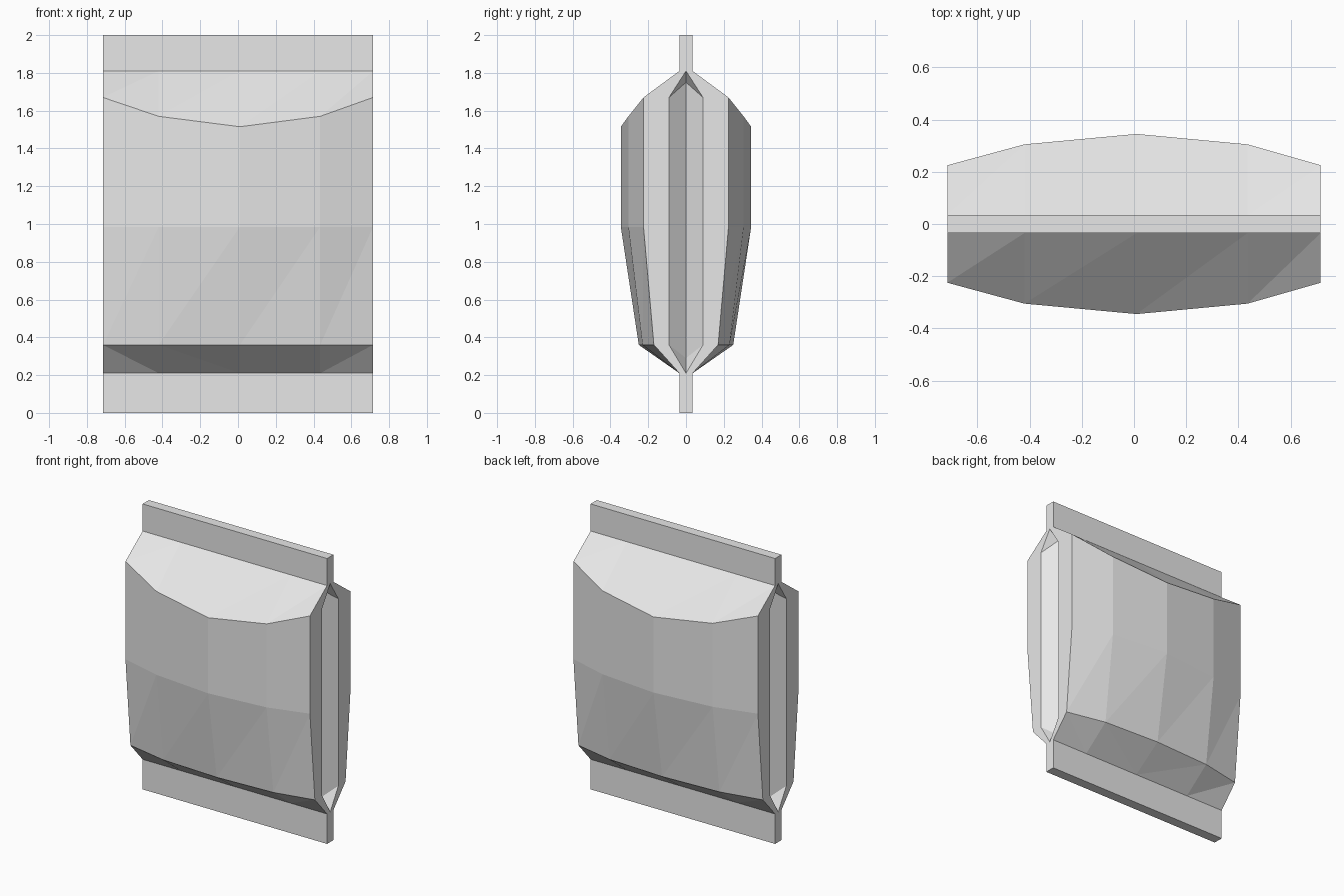
import bpy
import bmesh

cube = bpy.data.objects.get("Cube")
if cube:
    bpy.data.objects.remove(cube, do_unlink=True)

# Foil colour
foil = bpy.data.materials.new("light grey foil")
foil.use_nodes = True
grey = (0.8, 0.8, 0.8, 1)
foil.diffuse_color = grey
foil.node_tree.nodes["Principled BSDF"].inputs["Base Color"].default_value = grey

HALF_W = 0.715    # half width of the bag
SEAL = 0.035      # half thickness of the sealed strips
Z_LOW, Z_HIGH = 0.21, 1.81

# Columns across a panel: x, belly depth, lower depth, shoulder height
columns = [
    (-HALF_W, 0.225, 0.17, 1.67),
    (-0.42, 0.305, 0.23, 1.57),
    (0.01, 0.345, 0.25, 1.515),
    (0.435, 0.305, 0.23, 1.57),
    (HALF_W, 0.225, 0.17, 1.67),
]


def finish(name, bm):
    bmesh.ops.remove_doubles(bm, verts=bm.verts, dist=0.0005)
    bmesh.ops.recalc_face_normals(bm, faces=bm.faces)
    mesh = bpy.data.meshes.new(name)
    bm.to_mesh(mesh)
    bm.free()
    mesh.materials.append(foil)
    obj = bpy.data.objects.new(name, mesh)
    bpy.context.collection.objects.link(obj)
    return obj


def add_face(bm, points):
    bm.faces.new([bm.verts.new(p) for p in points])


def column_points(column, side):
    x, belly, low, shoulder = column
    profile = [(SEAL, Z_HIGH), (belly, shoulder), (belly, 0.985), (low, 0.36), (SEAL, Z_LOW)]
    return [(x, side * y, z) for y, z in profile]


# Puffed front and back panels, each strip split along its folds
bag = bmesh.new()
for side in (-1, 1):
    strips = [column_points(c, side) for c in columns[::-side]]
    for i, (left, right) in enumerate(zip(strips, strips[1:])):
        for row in range(4):
            a, b, c, d = left[row], right[row], right[row + 1], left[row + 1]
            if row == 3 and i < 2:
                add_face(bag, (a, c, b))
                add_face(bag, (a, d, c))
            else:
                add_face(bag, (a, d, b))
                add_face(bag, (d, c, b))

# Side gussets: flat borders around an inward fold
FOLD_X = HALF_W - 0.075
for sx in (-1, 1):
    x = sx * HALF_W
    fold_top, fold_low = (sx * FOLD_X, 0, 1.75), (sx * FOLD_X, 0, 0.29)
    tip_top, tip_low = (x, 0, Z_HIGH), (x, 0, Z_LOW)
    for side in (-1, 1):
        outer = column_points(columns[0 if sx < 0 else -1], side)
        lip_top, lip_low = (x, side * 0.09, 1.67), (x, side * 0.09, 0.36)
        add_face(bag, outer + [tip_low, lip_low, lip_top, tip_top])
        add_face(bag, (lip_top, lip_low, fold_low, fold_top))
        add_face(bag, (tip_top, lip_top, fold_top))
        add_face(bag, (tip_low, fold_low, lip_low))
finish("bag_body", bag)

# Flat sealed strips at both ends
for name, low, high in (("bottom_seal", 0, Z_LOW), ("top_seal", Z_HIGH, 2)):
    strip = bmesh.new()
    bmesh.ops.create_cube(strip, size=1)
    bmesh.ops.scale(strip, vec=(2 * HALF_W, 2 * SEAL, high - low), verts=strip.verts)
    bmesh.ops.translate(strip, vec=(0, 0, (low + high) / 2), verts=strip.verts)
    finish(name, strip)
